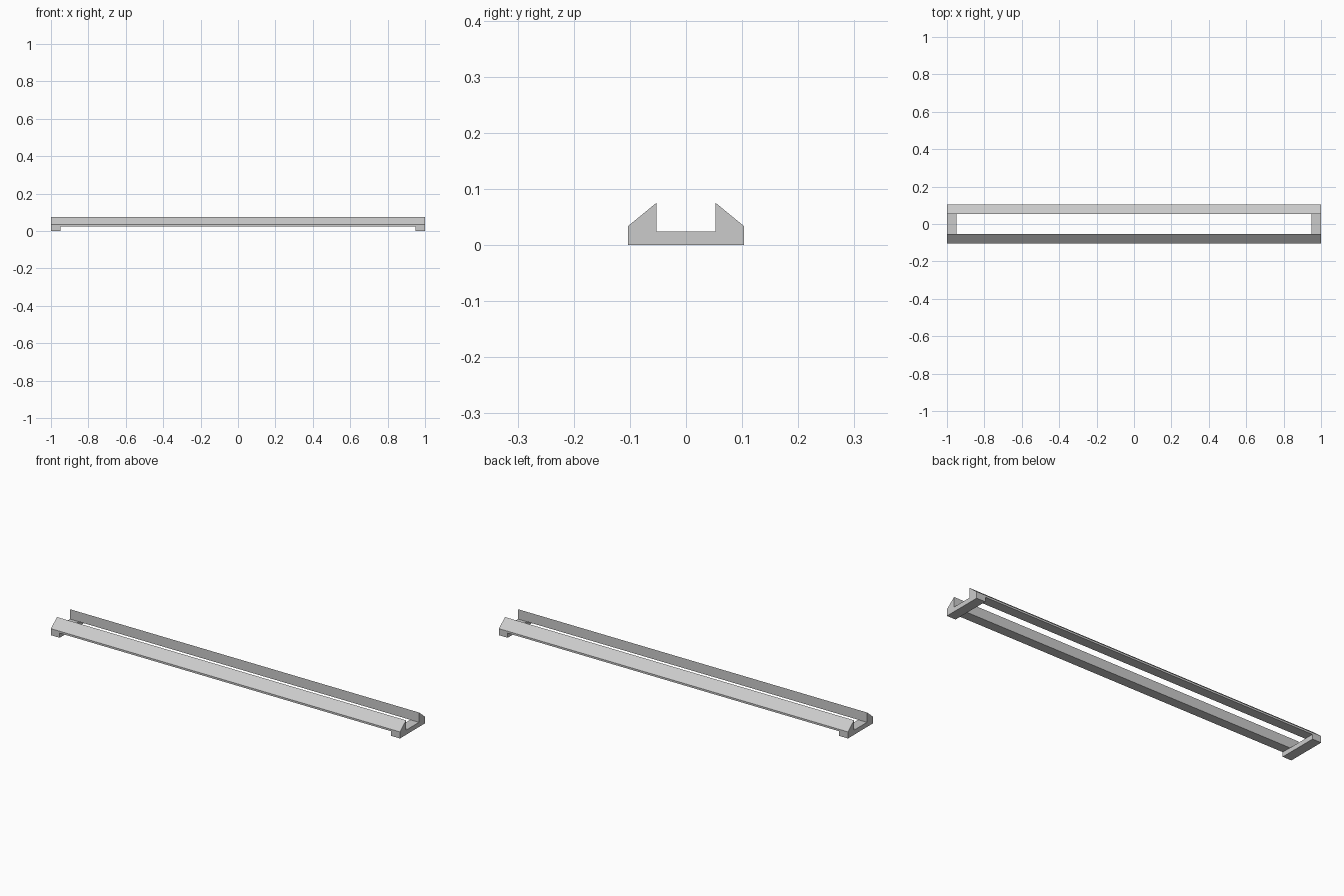
import bpy
import bmesh

cube = bpy.data.objects.get("Cube")
if cube:
    bpy.data.objects.remove(cube, do_unlink=True)

# One plain grey for the whole frame
grey = bpy.data.materials.new("light grey")
grey.use_nodes = True
colour = (0.6, 0.6, 0.6, 1)
grey.diffuse_color = colour
grey.node_tree.nodes["Principled BSDF"].inputs["Base Color"].default_value = colour

OUTER, INNER = 0.103, 0.053          # rail edges in y
BASE, LIP, TOP = 0.024, 0.034, 0.075  # heights
FOOT = 0.05                          # foot length in x


def extrude_profile(name, profile, x0, x1):
    """Extrude a closed (y, z) profile along x."""
    bm = bmesh.new()
    face = bm.faces.new([bm.verts.new((x0, y, z)) for y, z in profile])
    result = bmesh.ops.extrude_face_region(bm, geom=[face])
    moved = [v for v in result["geom"] if isinstance(v, bmesh.types.BMVert)]
    bmesh.ops.translate(bm, verts=moved, vec=(x1 - x0, 0, 0))
    bmesh.ops.recalc_face_normals(bm, faces=bm.faces)
    mesh = bpy.data.meshes.new(name)
    bm.to_mesh(mesh)
    bm.free()
    mesh.materials.append(grey)
    obj = bpy.data.objects.new(name, mesh)
    bpy.context.collection.objects.link(obj)


# Long rails with sloped outer tops
for name, s in (("front_rail", -1), ("back_rail", 1)):
    extrude_profile(name, [(s * INNER, BASE), (s * OUTER, BASE),
                           (s * OUTER, LIP), (s * INNER, TOP)], -1, 1)

# Cross feet joining the rails at each end
for name, x0 in (("right_foot", -1), ("left_foot", 1 - FOOT)):
    extrude_profile(name, [(-OUTER, 0), (OUTER, 0), (OUTER, BASE), (-OUTER, BASE)],
                    x0, x0 + FOOT)
